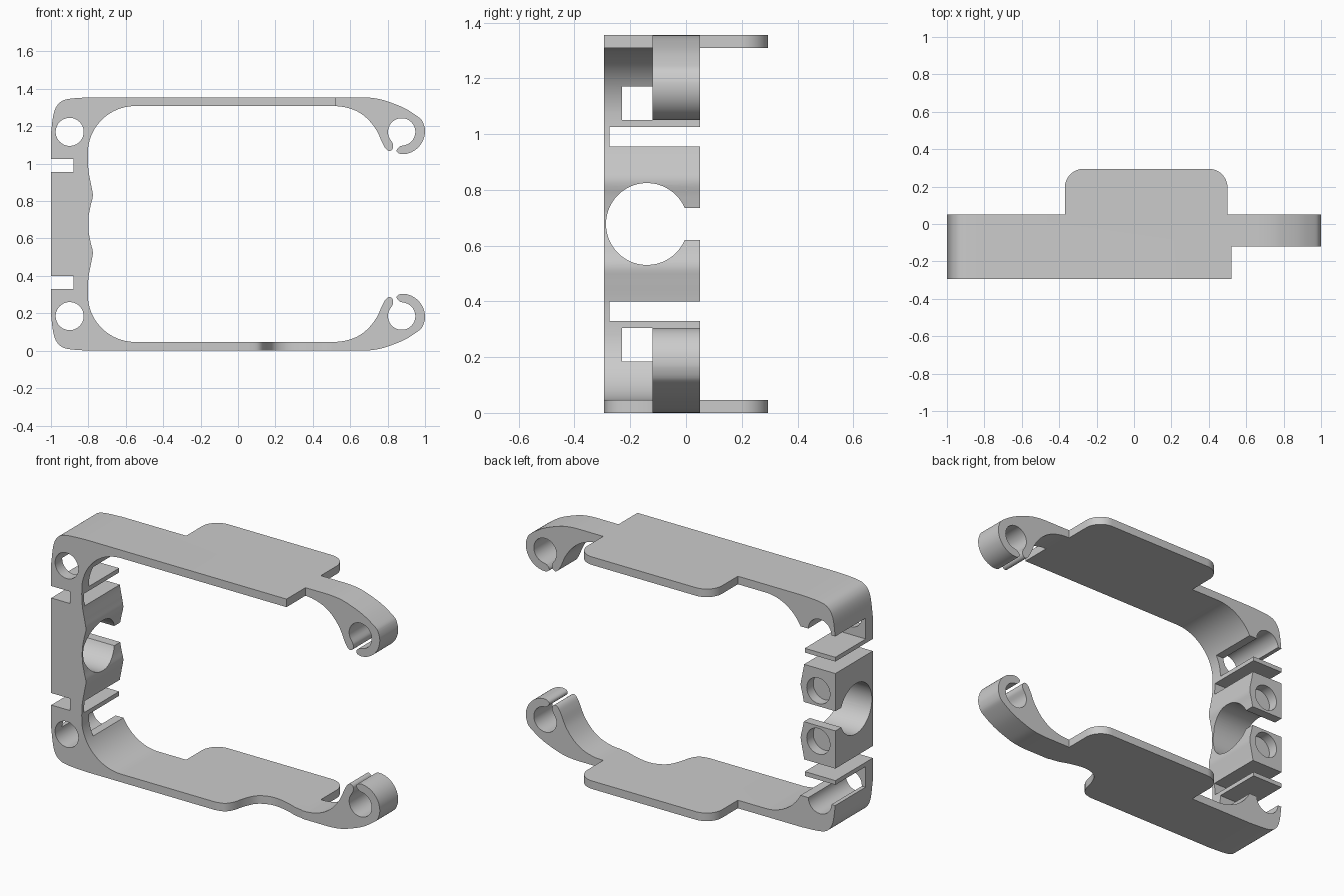
import bpy, bmesh, math

if "Cube" in bpy.data.objects:
    bpy.data.objects.remove(bpy.data.objects["Cube"])

H = 1.355          # overall height, the part mirrors about H / 2
T = 0.047          # plate thickness
Y0, Y1 = -0.295, 0.05


def spline(pts, n=5):
    """Smooth curve through a few points."""
    p = [pts[0]] + pts + [pts[-1]]
    out = []
    for a, b, c, d in zip(p, p[1:], p[2:], p[3:]):
        for i in range(n):
            t = i / n
            out.append(tuple(0.5 * (2 * b[k] + (c[k] - a[k]) * t
                       + (2 * a[k] - 5 * b[k] + 4 * c[k] - d[k]) * t * t
                       + (3 * b[k] - a[k] - 3 * c[k] + d[k]) * t ** 3) for k in (0, 1)))
    return out + [pts[-1]]


def arc(cx, cy, r, a0, a1, n=24):
    return [(cx + r * math.cos(math.radians(a0 + (a1 - a0) * i / n)),
             cy + r * math.sin(math.radians(a0 + (a1 - a0) * i / n))) for i in range(n + 1)]


def flip(pts):
    return [(x, H - z) for x, z in pts]


def prism(name, pts, lo, hi, axis):
    """Extrude a 2D outline along an axis (x: yz outline, y: xz, z: xy)."""
    place = {'X': lambda a, b: (lo, a, b), 'Y': lambda a, b: (a, lo, b),
             'Z': lambda a, b: (a, b, lo)}[axis]
    bm = bmesh.new()
    face = bm.faces.new([bm.verts.new(place(a, b)) for a, b in pts])
    res = bmesh.ops.extrude_face_region(bm, geom=[face])
    vec = [(hi - lo) * (axis == k) for k in 'XYZ']
    bmesh.ops.translate(bm, vec=vec, verts=[g for g in res['geom'] if isinstance(g, bmesh.types.BMVert)])
    bmesh.ops.remove_doubles(bm, verts=bm.verts, dist=1e-5)
    bmesh.ops.recalc_face_normals(bm, faces=bm.faces)
    me = bpy.data.meshes.new(name)
    bm.to_mesh(me)
    bm.free()
    ob = bpy.data.objects.new(name, me)
    bpy.context.collection.objects.link(ob)
    return ob


def box(name, x0, x1, y0, y1, z0, z1):
    return prism(name, [(x0, y0), (x1, y0), (x1, y1), (x0, y1)], z0, z1, 'Z')


def combine(target, other, op):
    m = target.modifiers.new(op, 'BOOLEAN')
    m.operation, m.object, m.solver = op, other, 'EXACT'
    bpy.context.view_layer.objects.active = target
    bpy.ops.object.modifier_apply(modifier=m.name)
    bpy.data.objects.remove(other)


# C-shaped frame: upper half outline, mirrored for the lower half
outer = [(0.52, H)] + spline([(-0.78, H), (-0.90, 1.347), (-0.955, 1.325), (-0.985, 1.27), (-1.0, 1.16)])
inner = [(-0.8, H / 2)] + spline([(-0.799, 0.72), (-0.787, 0.78), (-0.776, 0.83), (-0.784, 0.88),
                                 (-0.799, 0.96), (-0.803, 1.03)])[0:]
inner += [(-0.55 - 0.253 * math.cos(t), 1.055 + 0.253 * math.sin(t))
          for t in (math.pi / 2 * i / 20 for i in range(1, 21))] + [(0.52, H - T)]
half = outer[::-1]
outline = flip(inner)[::-1] + inner + outer + flip(outer)[::-1]
frame = prism("clip_frame", outline, Y0, Y1, 'Y')

# Curved notch in the front edge of the lower plate
notch = spline([(0.06, Y0), (0.11, -0.28), (0.14, -0.24), (0.16, -0.17), (0.19, -0.11),
                (0.24, -0.078), (0.30, -0.07), (0.38, -0.085), (0.45, -0.108), (0.53, -0.12)])
combine(frame, prism("notch_cut", notch + [(0.6, -0.12), (0.6, -0.4), (0.06, -0.4)], -0.1, 0.2, 'Z'),
        'DIFFERENCE')

# Hook outline with the pin socket
hook = spline([(0.50, H - T), (0.56, 1.304), (0.63, 1.283), (0.69, 1.242), (0.74, 1.18), (0.77, 1.115),
               (0.79, 1.08), (0.81, 1.068), (0.827, 1.08), (0.828, 1.105), (0.816, 1.127)])
hook += arc(0.875, 1.17, 0.073, 212, -85, 40)
hook += spline([(0.866, 1.093), (0.853, 1.081), (0.848, 1.068), (0.856, 1.057), (0.872, 1.051)])
hook += arc(0.875, 1.175, 0.125, -85, 8)
hook += spline([(0.99, 1.22), (0.97, 1.245), (0.89, 1.297), (0.79, 1.336), (0.73, 1.35), (0.67, H)]) + [(0.50, H)]

# Side tab outline
tab = [(-0.37, 0.0), (0.5, 0.0)] + arc(0.4, 0.195, 0.1, 0, 90, 12) + arc(-0.27, 0.195, 0.1, 90, 180, 12)

for up in (True, False):
    side = (lambda p: p) if up else flip
    zr = lambda a, b: (a, b) if up else (H - b, H - a)
    combine(frame, prism("hook_arm", side(hook), -0.12, Y1, 'Y'), 'UNION')
    combine(frame, prism("side_tab", tab, *zr(H - T, H), 'Z'), 'UNION')
    # Pin hole, pocket below it, slots and blind screw seat in the end wall
    cz = 1.17 if up else H - 1.17
    sz = 0.825 if up else H - 0.825
    cuts = [prism("pin_hole", arc(-0.9, cz, 0.075, 0, 360, 40)[:-1], -0.5, 0.5, 'Y'),
            box("pocket", -1.1, -0.7, -0.23, 0.2, *zr(1.05, 1.171)),
            box("outer_slot", -1.1, -0.88, -0.5, 0.2, *zr(0.955, 1.025)),
            box("through_slot", -1.1, -0.7, -0.275, 0.2, *zr(0.955, 1.025)),
            prism("screw_seat", arc(-0.89, sz, 0.075, 0, 360, 40)[:-1], -0.01, 0.2, 'Y')]
    for c in cuts:
        combine(frame, c, 'DIFFERENCE')

# Cable opening through the end wall, open to the back
keyhole = arc(-0.14, H / 2, 0.147, 23, 337, 48) + [(0.2, H / 2 - 0.0574), (0.2, H / 2 + 0.0574)]
combine(frame, prism("cable_hole", keyhole, -1.1, -0.7, 'X'), 'DIFFERENCE')

bpy.ops.object.select_all(action='DESELECT')
frame.select_set(True)
bpy.context.view_layer.objects.active = frame
bpy.ops.object.shade_smooth_by_angle(angle=math.radians(30))
